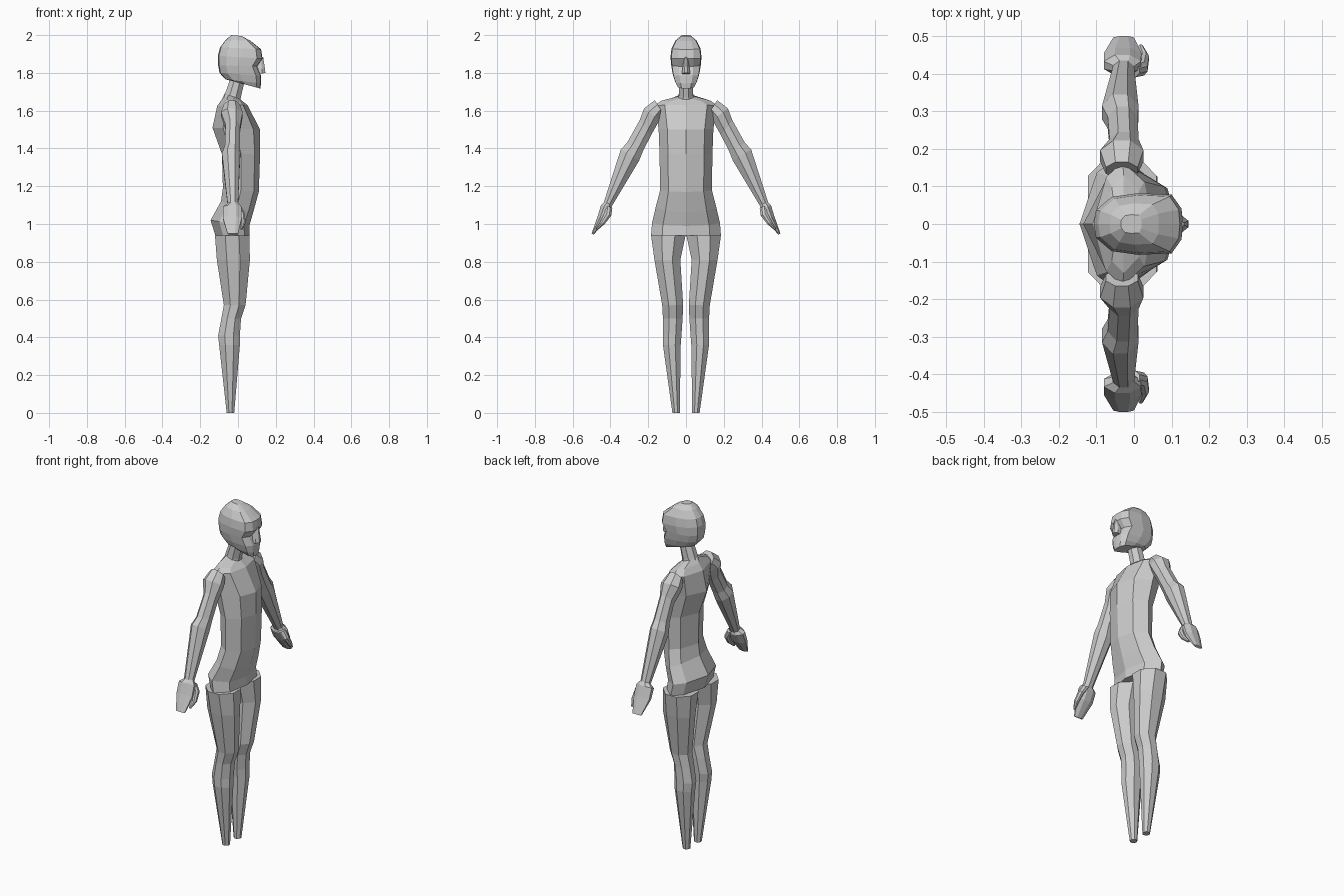
import bpy, bmesh
from mathutils import Vector


def loft(name, rings, mirror=False):
    """Skin a list of equal-length point rings and cap both ends."""
    bm = bmesh.new()
    loops = [[bm.verts.new(p) for p in r] for r in rings]
    n = len(loops[0])
    for a, b in zip(loops, loops[1:]):
        for i in range(n):
            j = (i + 1) % n
            bm.faces.new((a[i], a[j], b[j], b[i]))
    bm.faces.new(loops[0])
    bm.faces.new(loops[-1])
    bmesh.ops.recalc_face_normals(bm, faces=bm.faces)
    me = bpy.data.meshes.new(name)
    bm.to_mesh(me)
    bm.free()
    ob = bpy.data.objects.new(name, me)
    bpy.context.collection.objects.link(ob)
    if mirror:
        m = ob.modifiers.new("mirror", 'MIRROR')
        m.use_axis = (False, True, False)
    return ob


def section(half):
    """Complete a half cross-section (front to back) to the full outline."""
    return half + [(u, -v) for u, v in reversed(half[1:-1])]


def upright(shape, zb, zf, xb, xf, y0, y1):
    """Ring fitted between back/front x and y limits; z runs from zb to zf."""
    cx, hx, cy, hy = (xb + xf) / 2, (xf - xb) / 2, (y0 + y1) / 2, (y1 - y0) / 2
    return [(cx + u * hx, cy + v * hy, (zb + zf) / 2 + u * (zf - zb) / 2)
            for u, v in shape]


BODY = section([(1, 0), (.72, .68), (0, 1), (-.55, .76), (-1, 0)])
LIMB = section([(1, .38), (.4, 1), (-.4, 1), (-1, .38)])
LIMB = [(1, .38), (.4, 1), (-.4, 1), (-1, .38), (-1, -.38), (-.4, -1), (.4, -1), (1, -.38)]
HEAD = section([(1, 0), (.97, .5), (.75, .95), (0, 1), (-.6, .88), (-.95, .45), (-1, 0)])

# torso: z back, z front, x back, x front, half width
torso = [(.94, .94, -.12, .06, .185), (1.02, .99, -.145, .06, .18),
         (1.12, 1.06, -.09, .08, .16), (1.19, 1.17, -.08, .11, .137),
         (1.37, 1.37, -.085, .117, .14), (1.51, 1.5, -.135, .117, .145),
         (1.625, 1.63, -.11, .05, .165), (1.66, 1.645, -.085, .03, .13),
         (1.69, 1.66, -.07, .015, .045)]
loft("torso", [upright(BODY, a, b, c, d, -w, w) for a, b, c, d, w in torso])

# neck, leaning forward
neck = [(1.64, 1.63, -.085, .01, .045), (1.70, 1.67, -.065, .015, .038),
        (1.80, 1.78, -.03, .04, .036)]
loft("neck", [upright(LIMB, a, b, c, d, -w, w) for a, b, c, d, w in neck])

# head with brow, eye recess and jaw
head = [(1.76, 1.717, -.04, .118, .045), (1.765, 1.745, -.065, .122, .058),
        (1.80, 1.785, -.098, .122, .07), (1.84, 1.835, -.105, .102, .078),
        (1.89, 1.875, -.107, .13, .082), (1.935, 1.925, -.095, .122, .077),
        (1.975, 1.97, -.065, .066, .055), (2.0, 1.995, -.035, .02, .025)]
loft("head", [upright(HEAD, a, b, c, d, -w, w) for a, b, c, d, w in head])

# nose wedge
nose = [(1.79, 1.8, .09, .145, .022), (1.82, 1.82, .09, .143, .019),
        (1.885, 1.885, .1, .133, .009)]
loft("nose", [upright(LIMB, a, b, c, d, -w, w) for a, b, c, d, w in nose])

# legs: z, x back, x front, inner y, outer y
leg = [(0, -.06, -.02, .033, .072), (.36, -.1, .01, .028, .122),
       (.41, -.105, .01, .024, .122), (.5, -.088, .016, .018, .122),
       (.57, -.075, .04, .015, .126), (.81, -.112, .063, .03, .167),
       (.94, -.122, .06, .002, .185)]
loft("legs", [upright(LIMB, z, z, b, f, i, o) for z, b, f, i, o in leg], True)


def limb(path):
    """Rings (x back, x front, inner y/z, outer y/z) for a slanted limb."""
    rings = []
    for xb, xf, a, b in path:
        c, h = (Vector(a) + Vector(b)) / 2, (Vector(b) - Vector(a)) / 2
        rings.append([((xb + xf) / 2 + u * (xf - xb) / 2, c.x + v * h.x, c.y + v * h.y)
                      for u, v in LIMB])
    return rings


# arms with shoulder caps
loft("arms", limb([(-.075, .01, (.12, 1.585), (.165, 1.655)),
                   (-.09, .025, (.14, 1.55), (.222, 1.612)),
                   (-.065, .012, (.185, 1.47), (.245, 1.55)),
                   (-.07, .01, (.228, 1.385), (.312, 1.43)),
                   (-.085, .012, (.248, 1.335), (.345, 1.395)),
                   (-.055, 0, (.395, 1.09), (.435, 1.115))]), True)

# hands and thumbs
loft("hands", limb([(-.05, 0, (.395, 1.10), (.43, 1.12)),
                    (-.08, .018, (.395, 1.075), (.45, 1.1)),
                    (-.08, .02, (.425, 1.02), (.468, 1.04)),
                    (-.055, 0, (.488, .944), (.5, .95))]), True)
loft("thumbs", limb([(-.025, .015, (.39, 1.085), (.425, 1.1)),
                     (.005, .036, (.395, 1.045), (.43, 1.06)),
                     (.015, .04, (.43, 1.0), (.455, 1.01)),
                     (.012, .024, (.465, .97), (.478, .975))]), True)
